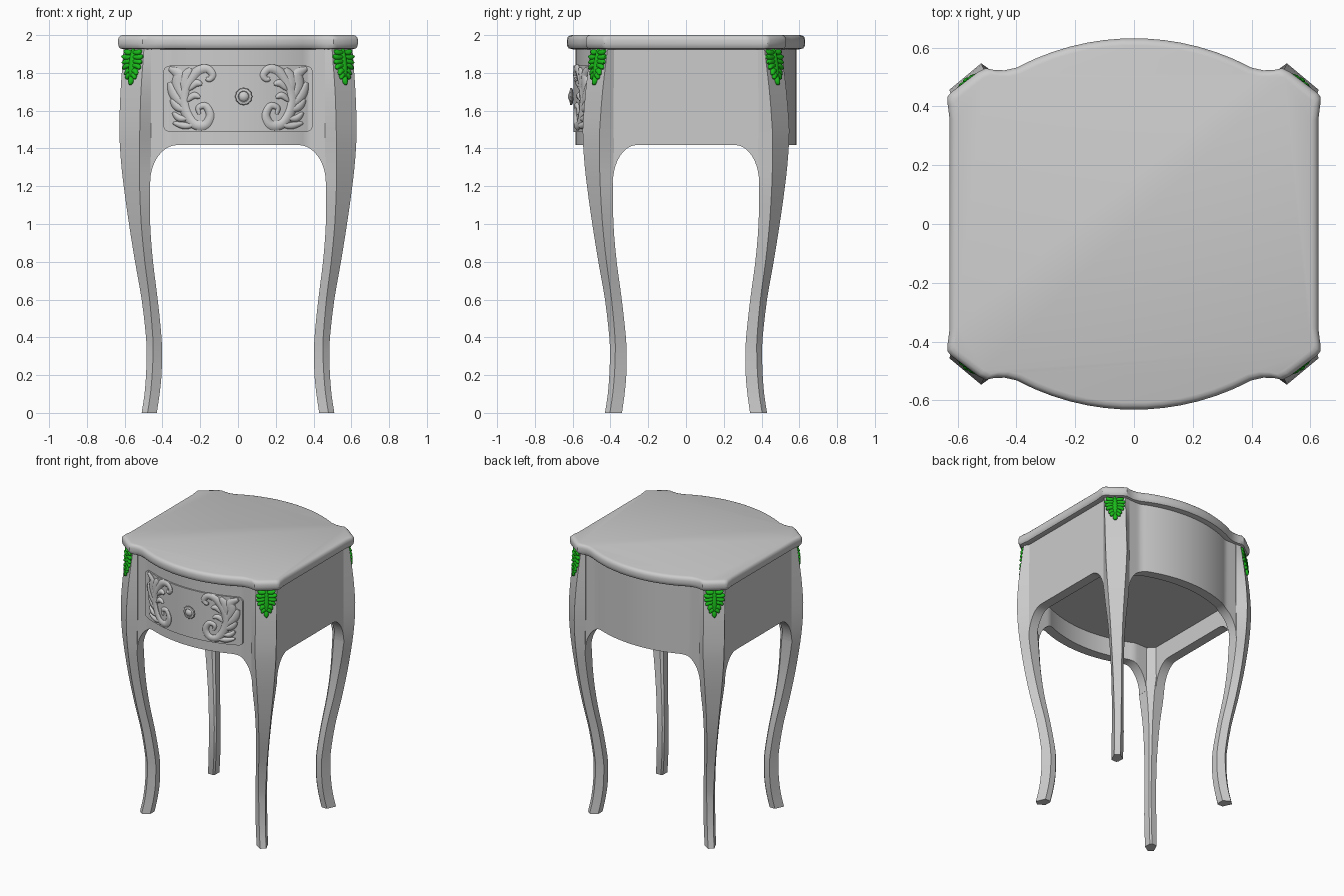
import bpy, bmesh
from math import sin, cos, pi, sqrt
from mathutils import Vector

if "Cube" in bpy.data.objects:
    bpy.data.objects.remove(bpy.data.objects["Cube"])


def loft(bm, rings):
    """Skin a list of closed rings and cap both ends."""
    vs = [[bm.verts.new(p) for p in r] for r in rings]
    n = len(vs[0])
    for a, b in zip(vs, vs[1:]):
        for i in range(n):
            j = (i + 1) % n
            bm.faces.new((a[i], a[j], b[j], b[i]))
    bm.faces.new(vs[0])
    bm.faces.new(vs[-1])


def make(name, *ring_sets, angle=0.6, mat=None):
    bm = bmesh.new()
    for rings in ring_sets:
        loft(bm, rings)
    bmesh.ops.recalc_face_normals(bm, faces=bm.faces[:])
    me = bpy.data.meshes.new(name)
    bm.to_mesh(me)
    bm.free()
    ob = bpy.data.objects.new(name, me)
    bpy.context.collection.objects.link(ob)
    if mat:
        me.materials.append(mat)
    bpy.ops.object.select_all(action='DESELECT')
    ob.select_set(True)
    bpy.context.view_layer.objects.active = ob
    bpy.ops.object.shade_smooth_by_angle(angle=angle)
    return ob


def spline(pts, n):
    """Catmull-Rom interpolation of tuples of any length."""
    P = [Vector(p) for p in pts]
    P = [2 * P[0] - P[1]] + P + [2 * P[-1] - P[-2]]
    out = []
    for a, b, c, d in zip(P, P[1:], P[2:], P[3:]):
        for k in range(n):
            t = k / n
            out.append(0.5 * (2 * b + (c - a) * t + (2 * a - 5 * b + 4 * c - d) * t * t
                              + (3 * b - a - 3 * c + d) * t ** 3))
    return out + [P[-2]]


def ribbon(pts, width, height, place):
    """Domed, tapering leaf strip along a 2D path; place maps (u, v, h) to space."""
    path = spline(pts, 5)
    rings = []
    for i, p in enumerate(path):
        t = i / (len(path) - 1)
        d = (path[min(i + 1, len(path) - 1)] - path[max(i - 1, 0)]).normalized()
        k = 0.3 + 0.7 * sin(pi * t) ** 0.7 if 0 < t < 1 else 0.3
        rings.append([place(p[0] - d[1] * s * width * k, p[1] + d[0] * s * width * k, h * height * (0.5 + k / 2))
                      for s, h in ((-1, -0.3), (-1, 0.3), (-0.55, 0.85), (0, 1), (0.55, 0.85), (1, 0.3), (1, -0.3))])
    return rings


def drop(x):
    return 0.85 - sqrt(0.7225 - x * x)


def bow(x):
    return 0.585 - min(drop(x), 0.085)


# Tabletop: bowed outline with clipped corners and a rounded edge
q = [(x, 0.632 - drop(x)) for x in (0.04, 0.1, 0.16, 0.22, 0.28, 0.34, 0.4)]
q += [(0.44, 0.523), (0.475, 0.524), (0.505, 0.53), (0.53, 0.518), (0.625, 0.446),
      (0.635, 0.432), (0.635, 0.415), (0.628, 0.36)]
outline = (q + [(x, -y) for x, y in q[::-1]] + [(-x, -y) for x, y in q]
           + [(-x, y) for x, y in q[::-1]])


def outline_ring(inset, z):
    s = 1 - inset / 0.633
    return [(x * s, y * s, z) for x, y in outline]


make("tabletop", [outline_ring(i, z) for i, z in (
    (0.03, 1.925), (0.01, 1.93), (0.003, 1.94), (0, 1.955), (0, 1.975),
    (0.004, 1.988), (0.012, 1.996), (0.024, 2.0))])

# Cabinet floor, seen from below
make("cabinet_floor", [outline_ring(0.075, z) for z in (1.55, 1.58)])

# Cabriole legs: z, outer x, inner x, outer chamfer, splay, inner chamfer
LEG = [(0, .51, .43, .026, .029, .01), (.1, .495, .415, .026, .029, .01), (.2, .487, .405, .027, .029, .01),
       (.3, .484, .403, .028, .029, .01), (.4, .487, .405, .03, .029, .01), (.6, .51, .425, .035, .03, .012),
       (.8, .545, .45, .043, .03, .014), (1, .577, .465, .054, .028, .02), (1.2, .605, .466, .07, .024, .035),
       (1.35, .621, .462, .082, .036, .055), (1.5, .628, .46, .09, .044, .06), (1.7, .622, .46, .09, .038, .06),
       (1.94, .605, .46, .09, .02, .06)]
for sy, yn in ((-1, "front"), (1, "back")):
    for sx, xn in ((-1, "left"), (1, "right")):
        rings = []
        for z, o, i, c, s, a in spline(LEG, 3):
            oy = o - 0.081
            iy = i - 0.091 + 0.012 * min(1, z / 1.2)
            ty = oy - 0.02 * max(0, (z - 1.5) / 0.44)
            rings.append([(sx * x, sy * y, z) for x, y in (
                (i + a, iy), (i, iy + a), (i, oy - s), (o - 1.2 * c, ty), (o, ty - c), (o - s, iy))])
        make(f"{yn}_{xn}_leg", rings)


# Apron panels with arched lower corners running into the legs
def arch(u, flat, end):
    t = min(max((abs(u) - flat) / (end - flat), 0), 1)
    return 1.418 - 0.2 * (1 - sqrt(1 - t * t))


def columns(flat, end, over):
    half = [flat * k / 8 for k in range(1, 9)]
    half += [flat + (end - flat) * sin(pi / 2 * k / 10) for k in range(1, 11)] + [over]
    return [-u for u in half[::-1]] + [0] + half


def slab(cols, place):
    """cols: (u, outer, inner, low z, high z)"""
    return [[place(u, o, a), place(u, o, b), place(u, n, b), place(u, n, a)] for u, o, n, a, b in cols]


for s, name in ((-1, "front_apron"), (1, "back_apron")):
    make(name, slab([(x, bow(x), bow(x) - 0.07, arch(x, 0.32, 0.465), 1.94) for x in columns(0.32, 0.465, 0.47)],
                    lambda u, d, z: (u, s * d, z)))
for s, name in ((-1, "left_apron"), (1, "right_apron")):
    make(name, slab([(y, 0.585, 0.515, arch(y, 0.26, 0.387), 1.94) for y in columns(0.26, 0.387, 0.392)],
                    lambda u, d, z: (s * d, u, z)))

# Raised drawer front with rounded corners
cols = []
for x in columns(0.36, 0.395, 0.396):
    t = min(max((abs(x) - 0.36) / 0.036, 0), 1)
    r = 0.036 * (1 - sqrt(1 - t * t))
    cols.append((x, bow(x) + 0.011, bow(x) - 0.02, 1.488 + r, 1.838 - r))
make("drawer_front", slab(cols, lambda u, d, z: (u, -d, z)))

# Scalloped drawer knob
knob = []
for r, y, lobe in ((.022, .58, 0), (.022, .598, 0), (.04, .6, .04), (.045, .606, .04), (.042, .613, .04),
                   (.029, .616, 0), (.026, .613, 0), (.022, .618, 0), (.012, .623, 0), (.003, .625, 0)):
    radii = [(2 * pi * k / 48, r * (1 + lobe * cos(pi * k / 2))) for k in range(48)]
    knob.append([(0.03 + d * cos(a), -y, 1.675 + d * sin(a)) for a, d in radii])
make("drawer_knob", knob)

# Carved leaf scrolls on the drawer: path and half width
SCROLL = [
    ([(-.17, 1.77), (-.15, 1.765), (-.135, 1.79), (-.165, 1.822), (-.215, 1.81), (-.26, 1.755), (-.29, 1.68),
      (-.28, 1.6), (-.235, 1.53), (-.175, 1.525), (-.148, 1.575), (-.172, 1.625), (-.21, 1.615), (-.205, 1.58)], .026),
    ([(-.28, 1.64), (-.32, 1.73), (-.315, 1.79), (-.365, 1.825)], .03),
    ([(-.28, 1.68), (-.285, 1.76), (-.25, 1.825)], .03),
    ([(-.28, 1.62), (-.335, 1.68), (-.365, 1.75)], .026),
    ([(-.27, 1.6), (-.32, 1.62), (-.355, 1.66)], .022),
    ([(-.26, 1.56), (-.31, 1.56), (-.345, 1.59)], .018),
    ([(-.22, 1.53), (-.28, 1.52), (-.345, 1.535)], .018),
    ([(-.26, 1.71), (-.225, 1.745), (-.19, 1.74)], .02),
    ([(-.27, 1.65), (-.235, 1.68), (-.2, 1.67)], .018)]
for s, name in ((1, "left_scroll"), (-1, "right_scroll")):
    make(name, *[ribbon(p, w, 0.015, lambda u, v, h: (s * u, -(bow(u) + 0.011 + h), v)) for p, w in SCROLL], angle=0.9)

# Green leaf mounts on the leg corners
green = bpy.data.materials.new("green")
green.diffuse_color = (0.01, 0.5, 0.01, 1)
green.use_nodes = True
green.node_tree.nodes["Principled BSDF"].inputs["Base Color"].default_value = green.diffuse_color
LEAVES = [([(0, 1.928), (0, 1.84), (0, 1.77)], .022), ([(0, 1.785), (0, 1.76), (0, 1.737)], .016)]
for m in (-1, 1):
    LEAVES += [([(0, z0), (m * w * 0.6, z0 - 0.002), (m * w, z1)], .015)
               for z0, w, z1 in ((1.91, .058, 1.918), (1.885, .071, 1.888), (1.862, .066, 1.854),
                                 (1.84, .058, 1.822), (1.812, .04, 1.79), (1.79, .03, 1.768))]
for sy, yn in ((-1, "front"), (1, "back")):
    for sx, xn in ((-1, "left"), (1, "right")):
        def place(u, v, h):
            f = 1.93 - v
            return (sx * (0.553 + 0.08 * f + 0.62 * h - 0.78 * u), sy * (0.461 + 0.125 * f + 0.78 * h + 0.62 * u), v)
        make(f"{yn}_{xn}_mount", *[ribbon(p, w, 0.016, place) for p, w in LEAVES], angle=0.9, mat=green)
